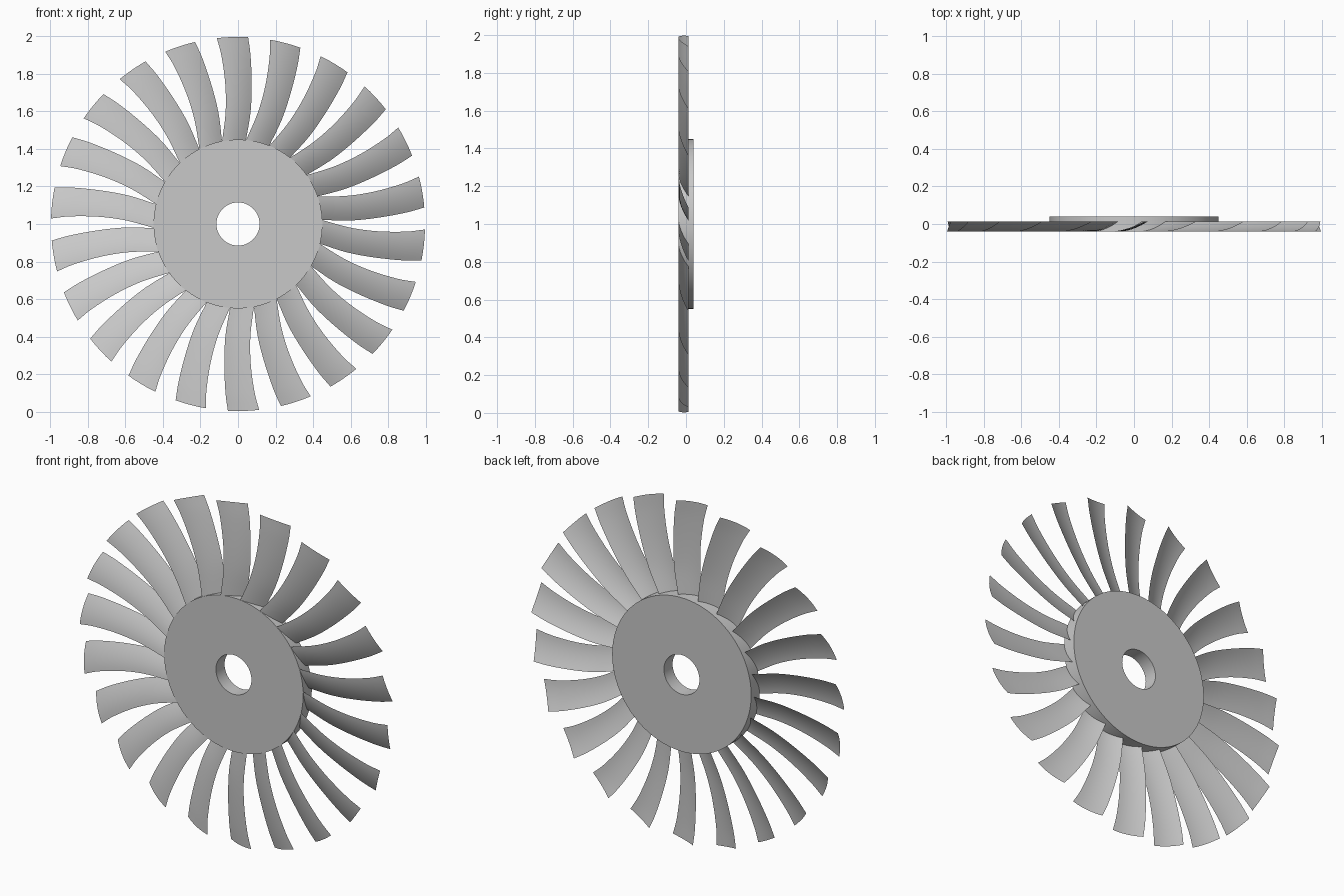
import bpy, bmesh, math
from mathutils import Matrix, Vector

cube = bpy.data.objects.get("Cube")
if cube:
    bpy.data.objects.remove(cube, do_unlink=True)

BLADES = 22
HUB_R, HOLE_R, HALF_DEPTH = 0.45, 0.115, 0.04
BLADE_FRONT, BLADE_BACK = -0.04, 0.013
CAMBER = 0.009
CENTRE = Vector((0, 0, 1))

grey = bpy.data.materials.new("light_grey_metal")
grey.use_nodes = True
colour = (0.58, 0.58, 0.58, 1)
grey.diffuse_color = colour
grey.node_tree.nodes["Principled BSDF"].inputs["Base Color"].default_value = colour


def add_object(name, bm, angle):
    mesh = bpy.data.meshes.new(name)
    bm.to_mesh(mesh)
    bm.free()
    obj = bpy.data.objects.new(name, mesh)
    bpy.context.collection.objects.link(obj)
    obj.location = CENTRE
    mesh.materials.append(grey)
    bpy.ops.object.select_all(action='DESELECT')
    obj.select_set(True)
    bpy.context.view_layer.objects.active = obj
    bpy.ops.object.shade_smooth_by_angle(angle=math.radians(angle))
    return obj


# Hub: rectangular section spun around the y axis into a ring
bm = bmesh.new()
corners = [(HOLE_R, -HALF_DEPTH), (HUB_R, -HALF_DEPTH),
           (HUB_R, HALF_DEPTH), (HOLE_R, HALF_DEPTH)]
verts = [bm.verts.new((r, y, 0)) for r, y in corners]
edges = [bm.edges.new((verts[i], verts[(i + 1) % 4])) for i in range(4)]
bmesh.ops.spin(bm, geom=verts + edges, cent=(0, 0, 0), axis=(0, 1, 0),
               angle=math.tau, steps=96)
bmesh.ops.remove_doubles(bm, verts=bm.verts[:], dist=0.0001)
bmesh.ops.recalc_face_normals(bm, faces=bm.faces[:])
add_object("hub", bm, 30)

# Blade outline: radius, x of the front edge, x of the back edge
outline = [(0.447, -0.085, 0.042), (0.6, -0.066, 0.067), (0.75, -0.068, 0.073),
           (0.9, -0.088, 0.067), (0.997, -0.113, 0.054)]


def smooth_row(t):
    """Catmull-Rom interpolation along the blade outline."""
    i = min(int(t), len(outline) - 2)
    u = t - i
    last = len(outline) - 1
    a, b, c, d = [Vector(outline[max(0, min(last, k))]) for k in range(i - 1, i + 3)]
    if i == 0:
        a = 2 * b - c
    if i == last - 1:
        d = 2 * c - b
    return b + 0.5 * u * (c - a + u * (2 * a - 5 * b + 4 * c - d
                                       + u * (3 * (b - c) + d - a)))


# Blades: one twisted, cambered sheet repeated around the hub
ROWS, COLS = 16, 8
bm = bmesh.new()
for n in range(BLADES):
    turn = Matrix.Rotation(math.tau * n / BLADES, 3, 'Y')
    grid = []
    for j in range(ROWS + 1):
        r, front, back = smooth_row(j * (len(outline) - 1) / ROWS)
        row = []
        for i in range(COLS + 1):
            s = i / COLS
            x = front + (back - front) * s
            y = BLADE_FRONT + (BLADE_BACK - BLADE_FRONT) * s
            y -= CAMBER * 4 * s * (1 - s)
            row.append(bm.verts.new(turn @ Vector((x, y, math.sqrt(r * r - x * x)))))
        grid.append(row)
    for j in range(ROWS):
        for i in range(COLS):
            bm.faces.new((grid[j][i], grid[j][i + 1], grid[j + 1][i + 1], grid[j + 1][i]))
add_object("blades", bm, 40)
